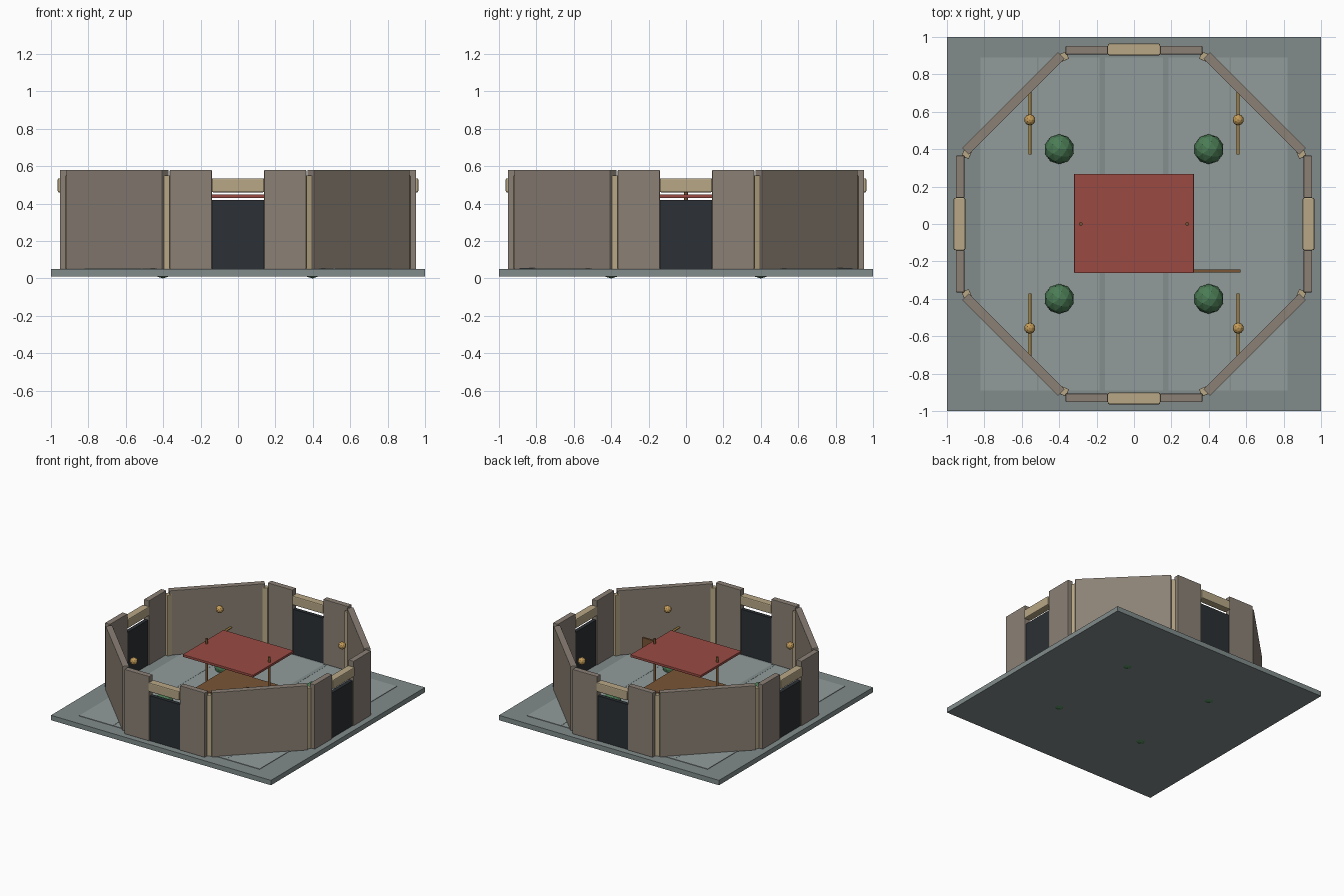
import bpy, bmesh
from math import pi, sin, cos, radians
from mathutils import Matrix

if "Cube" in bpy.data.objects:
    bpy.data.objects.remove(bpy.data.objects["Cube"])


def material(name, rgb):
    m = bpy.data.materials.new(name)
    m.diffuse_color = (*rgb, 1)
    m.use_nodes = True
    m.node_tree.nodes["Principled BSDF"].inputs["Base Color"].default_value = m.diffuse_color
    return m


SLATE = material("slate", (0.22, 0.26, 0.26))
FLOOR = material("floor_grey", (0.29, 0.33, 0.33))
SEAM = material("seam_grey", (0.23, 0.27, 0.27))
STONE = material("stone", (0.26, 0.22, 0.18))
DARK = material("dark_panel", (0.025, 0.03, 0.035))
TAN = material("tan_trim", (0.48, 0.39, 0.24))
RED = material("red_cloth", (0.32, 0.07, 0.055))
WOOD = material("wood", (0.19, 0.09, 0.035))
GOLD = material("gold", (0.55, 0.33, 0.10))
BRASS = material("brass", (0.36, 0.22, 0.05))
GREEN = material("leaf_green", (0.07, 0.2, 0.09))


def finish(name, bm, mat, matrix):
    me = bpy.data.meshes.new(name)
    bm.to_mesh(me)
    bm.free()
    me.materials.append(mat)
    ob = bpy.data.objects.new(name, me)
    ob.matrix_world = matrix
    bpy.context.collection.objects.link(ob)
    return ob


def box(name, center, size, mat, angle=0, frame=Matrix(), bevel=0.0):
    bm = bmesh.new()
    bmesh.ops.create_cube(bm, size=1)
    bmesh.ops.scale(bm, vec=size, verts=bm.verts)
    ob = finish(name, bm, mat, frame @ Matrix.Translation(center) @ Matrix.Rotation(angle, 4, 'Z'))
    if bevel:
        b = ob.modifiers.new("bevel", 'BEVEL')
        b.width, b.segments = bevel, 2
    return ob


def rod(name, center, radius, length, mat, rot=Matrix()):
    bm = bmesh.new()
    bmesh.ops.create_cone(bm, cap_ends=True, segments=12, radius1=radius, radius2=radius, depth=length)
    return finish(name, bm, mat, Matrix.Translation(center) @ rot)


def ball(name, center, radius, mat, subdivisions=2):
    bm = bmesh.new()
    bmesh.ops.create_icosphere(bm, subdivisions=subdivisions, radius=radius)
    return finish(name, bm, mat, Matrix.Translation(center))


# base slab and floor inlay with seams
box("base_slab", (0, 0, 0.03), (2, 2, 0.04), SLATE)
box("floor_inlay", (0, 0, 0.05), (1.64, 1.78, 0.008), FLOOR)
for s in (-1, 1):
    box("floor_seam", (s * 0.17, 0, 0.051), (0.03, 1.78, 0.008), SEAM)
    box("floor_groove", (s * 0.515, 0, 0.051), (0.008, 1.78, 0.008), SEAM)

# octagonal enclosure, one quarter at a time
for q in range(4):
    f = Matrix.Rotation(q * pi / 2, 4, 'Z')
    for s in (-1, 1):
        box("gate_wall", (s * 0.2525, -0.93, 0.315), (0.225, 0.046, 0.53), STONE, frame=f, bevel=0.003)
        box("corner_post", (s * 0.375, -0.895, 0.3), (0.042, 0.042, 0.5), TAN,
            s * radians(22.5), f, 0.003)
    box("gate_panel", (0, -0.93, 0.235), (0.28, 0.03, 0.37), DARK, frame=f)
    box("gate_lintel", (0, -0.933, 0.4975), (0.28, 0.062, 0.075), TAN, frame=f, bevel=0.007)
    box("diagonal_wall", (0.645, -0.645, 0.315), (0.725, 0.05, 0.53), STONE, pi / 4, f, 0.003)

# shrubs, lamps and rails in each corner
for x in (-1, 1):
    for y in (-1, 1):
        ball("shrub", (x * 0.4, y * 0.4, 0.08), 0.08, GREEN)
        ball("lamp", (x * 0.557, y * 0.557, 0.445), 0.03, GOLD)
        rod("rail", (x * 0.557, y * 0.552, 0.24), 0.008, 0.36, BRASS, Matrix.Rotation(pi / 2, 4, 'X'))

# central stall
box("counter", (0, 0, 0.11), (0.5, 0.4, 0.12), WOOD)
box("canopy", (0, 0.003, 0.44), (0.64, 0.53, 0.02), RED, bevel=0.003)
for s in (-1, 1):
    rod("canopy_post", (s * 0.285, 0, 0.27), 0.01, 0.44, WOOD)
box("sign_board", (0.41, -0.25, 0.25), (0.32, 0.016, 0.16), WOOD)
